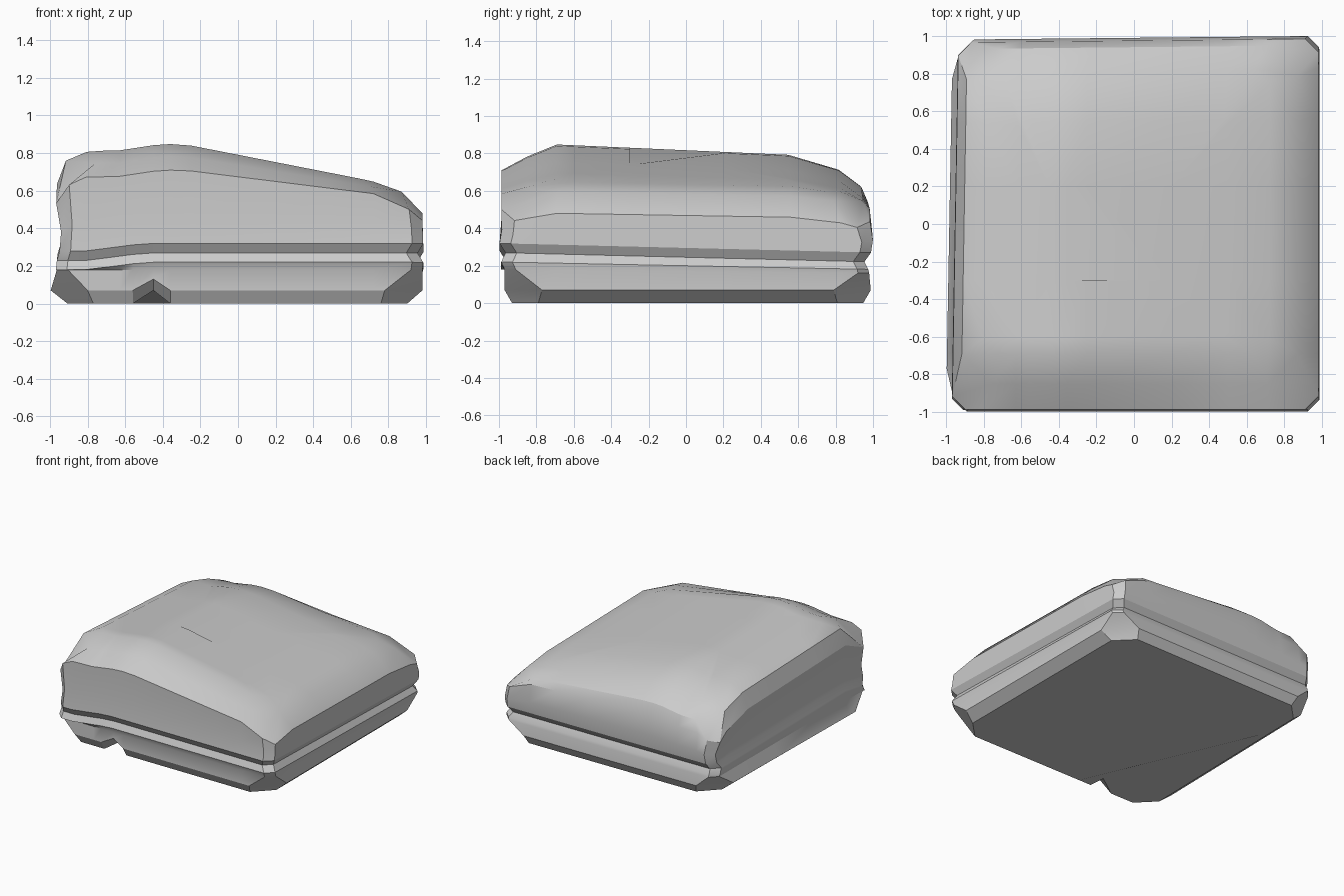
import bpy, bmesh, math

if "Cube" in bpy.data.objects:
    bpy.data.objects.remove(bpy.data.objects["Cube"])


def interp(pts, v):
    """Piecewise linear profile lookup."""
    if v <= pts[0][0]:
        return pts[0][1]
    for (a, p), (b, q) in zip(pts, pts[1:]):
        if v <= b:
            return p + (q - p) * (v - a) / (b - a)
    return pts[-1][1]


# Top height profiles along x (ridge line) and along y (drop below the ridge)
X_PROF = [(-.97, .63), (-.92, .76), (-.81, .81), (-.63, .815), (-.45, .842), (-.36, .848),
          (-.25, .84), (.72, .65), (.87, .595), (.985, .475)]
Y_DROP = [(-.99, .14), (-.97, .13), (-.85, .065), (-.69, 0), (.55, .055), (.82, .135),
          (.94, .225), (.98, .32)]
K_PROF = [(-.3, 1), (.9, .38)]
X_STOPS = [-2, -.81, -.63, -.56, -.45, -.36, -.25, .2, .5, .72, 2]
Y_STOPS = [-2, -.69, -.3, .2, .55, .82, 2]


def top_z(x, y):
    return interp(X_PROF, x) - interp(Y_DROP, y) * interp(K_PROF, x)


def outline(x0, x1, y0, y1, c):
    """Rectangle with cut corners, sampled at the shared stops."""
    xs = [min(max(s, x0 + c), x1 - c) for s in X_STOPS]
    ys = [min(max(s, y0 + c), y1 - c) for s in Y_STOPS]
    return ([(x, y0) for x in xs] + [(x1, y) for y in ys]
            + [(x, y1) for x in reversed(xs)] + [(x0, y) for y in reversed(ys)])


# Side rings: z, left, right, front, back, corner cut, tilt toward the back
SIDES = [(0, -.91, .90, -.93, .94, .14, 0),
         (.07, -1.0, .98, -.97, .98, .20, 0),
         (.18, -.965, .98, -.97, .97, .06, .01),
         (.22, -.97, .985, -.988, .965, .06, .02),
         (.27, -.965, .955, -.965, .945, .06, .025),
         (.32, -.95, .985, -.997, .98, .06, .025)]
# Upper rings: left, right, front, back, corner cut
EDGE = (-.968, .98, -.987, .975, .07)
TOPS = [(-.92, .87, -.85, .94, .16), (-.81, .72, -.69, .82, .08),
        (-.63, .5, -.6, .55, .02), (-.45, .2, -.3, .2, 0)]

rings = []
for i, (z, x0, x1, y0, y1, c, tilt) in enumerate(SIDES):
    ring = []
    for x, y in outline(x0, x1, y0, y1, c):
        h = z - tilt * (y + 1)
        if i > 2 and y < -.9 and x < -.5:          # crease dips near the left
            h -= .04 * min(1, (-.5 - x) / .3)
        if i < 2 and y == y0 and abs(x + .45) < .01:  # chip in the lower front edge
            h, y = (.07, y + .04) if i == 0 else (.13, y)
        ring.append((x, y, h))
    rings.append(ring)
edge = [(x, y, top_z(x, y)) for x, y in outline(*EDGE)]
waist = outline(-.942, .983, -.985, .99, .06)
rings.append([(x, y, a[2] * .6 + e[2] * .4) for (x, y), a, e in zip(waist, rings[-1], edge)])
rings.append(edge)
for spec in TOPS:
    rings.append([(x, y, top_z(x, y)) for x, y in outline(*spec)])

# Stone block lofted through all rings
bm = bmesh.new()
loops = []
for ring in rings:
    loops.append([bm.verts.new((x + (.018 * (y + 1) * -x if x < -.5 else 0),
                                y + (.01 * x if y > .5 else 0), z)) for x, y, z in ring])
n = len(loops[0])
for a, b in zip(loops, loops[1:]):
    for i in range(n):
        j = (i + 1) % n
        bm.faces.new((a[i], a[j], b[j], b[i]))
bm.faces.new(list(reversed(loops[0])))
bm.faces.new(loops[-1])
bmesh.ops.remove_doubles(bm, verts=bm.verts, dist=.0008)
bmesh.ops.recalc_face_normals(bm, faces=bm.faces)
mesh = bpy.data.meshes.new("stone_block")
bm.to_mesh(mesh)
bm.free()
stone = bpy.data.objects.new("stone_block", mesh)
bpy.context.collection.objects.link(stone)
bpy.context.view_layer.objects.active = stone
stone.select_set(True)
bpy.ops.object.shade_smooth_by_angle(angle=math.radians(28))
